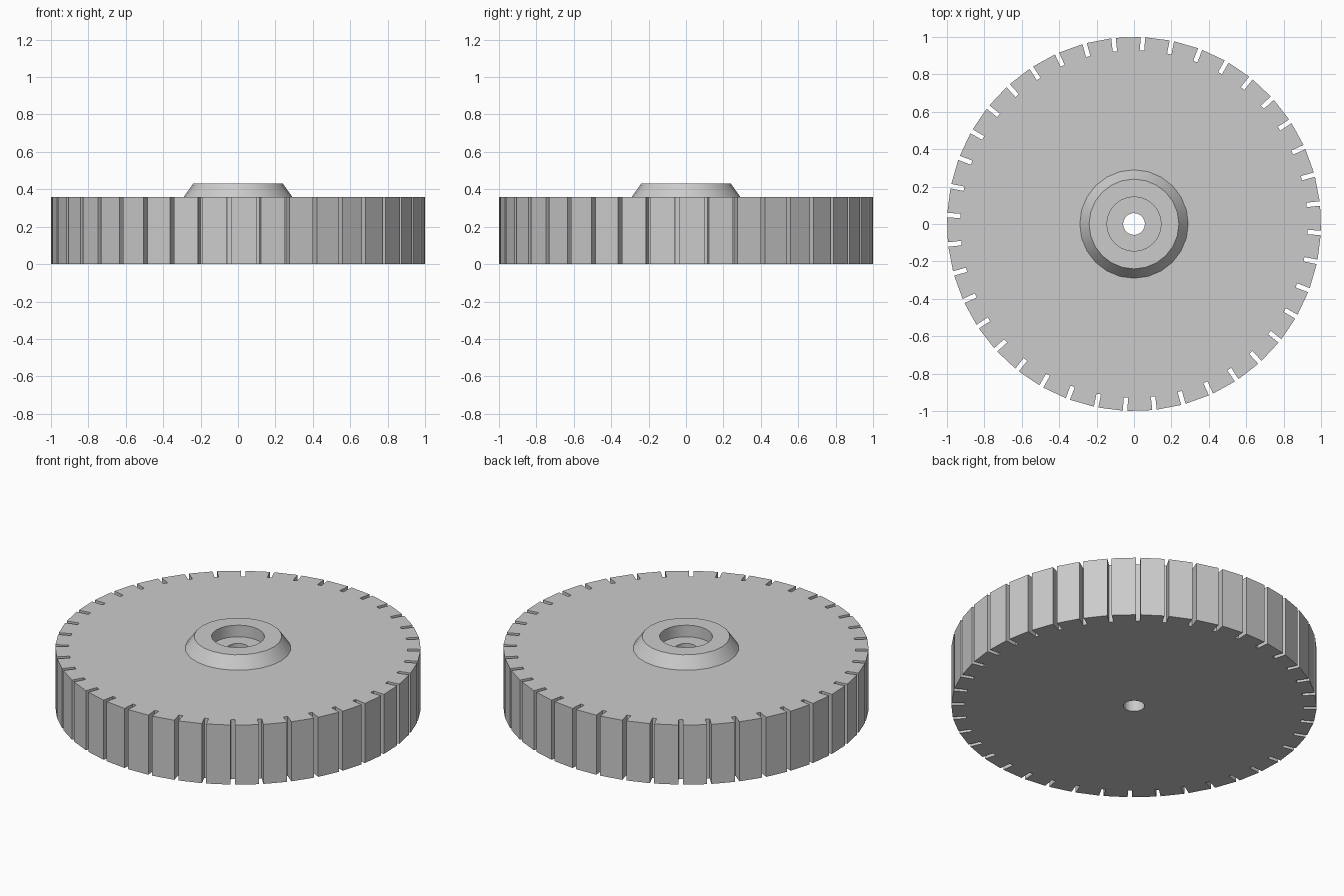
import bpy, bmesh
from math import sin, cos, radians, pi, sqrt

cube = bpy.data.objects.get("Cube")
if cube:
    bpy.data.objects.remove(cube)

TEETH = 40
STEP = 2 * pi / TEETH
PHASE = radians(-2.7)
R_OUT, R_SLOT, R_BORE = 1.0, 0.928, 0.058
SLOT_HALF = 0.012
HEIGHT = 0.36

grey = bpy.data.materials.new("plain grey")
grey.use_nodes = True
COLOUR = (0.6, 0.6, 0.6, 1)
grey.diffuse_color = COLOUR
grey.node_tree.nodes["Principled BSDF"].inputs["Base Color"].default_value = COLOUR


def finish(bm, name, smooth_angle):
    bmesh.ops.remove_doubles(bm, verts=bm.verts, dist=1e-5)
    bmesh.ops.recalc_face_normals(bm, faces=bm.faces)
    mesh = bpy.data.meshes.new(name)
    bm.to_mesh(mesh)
    bm.free()
    mesh.materials.append(grey)
    obj = bpy.data.objects.new(name, mesh)
    bpy.context.collection.objects.link(obj)
    bpy.ops.object.select_all(action="DESELECT")
    obj.select_set(True)
    bpy.context.view_layer.objects.active = obj
    bpy.ops.object.shade_smooth_by_angle(angle=radians(smooth_angle))
    return obj


def polar(r, angle, side=0.0):
    """Point at radius r, shifted sideways from the ray at this angle."""
    along = sqrt(r * r - side * side)
    return (along * cos(angle) - side * sin(angle),
            along * sin(angle) + side * cos(angle))


# Slotted wheel: one wedge per tooth, running from slot to slot
bm = bmesh.new()
for i in range(TEETH):
    a = PHASE + i * STEP
    b = a + STEP
    wedge = [polar(R_BORE, a), polar(R_SLOT, a), polar(R_SLOT, a, SLOT_HALF),
             polar(R_OUT, a, SLOT_HALF), polar(R_OUT, b, -SLOT_HALF),
             polar(R_SLOT, b, -SLOT_HALF), polar(R_SLOT, b), polar(R_BORE, b)]
    low = [bm.verts.new((x, y, 0)) for x, y in wedge]
    high = [bm.verts.new((x, y, HEIGHT)) for x, y in wedge]
    bm.faces.new(low[::-1])
    bm.faces.new(high)
    # side walls, leaving out the shared cuts between wedges
    for j in (1, 2, 3, 4, 5, 7):
        k = (j + 1) % len(wedge)
        bm.faces.new((low[j], low[k], high[k], high[j]))
finish(bm, "slotted_wheel", 5)

# Hub: sloped collar with a round recess, standing on the wheel
HUB_SIDES = 24
profile = [(0.29, HEIGHT), (0.24, 0.43), (0.145, 0.43), (0.145, HEIGHT)]
bm = bmesh.new()
rings = []
for r, z in profile:
    ring = [polar(r, 2 * pi * i / HUB_SIDES) for i in range(HUB_SIDES)]
    rings.append([bm.verts.new((x, y, z)) for x, y in ring])
for r1, r2 in zip(rings, rings[1:] + rings[:1]):
    for i in range(HUB_SIDES):
        k = (i + 1) % HUB_SIDES
        bm.faces.new((r1[i], r1[k], r2[k], r2[i]))
finish(bm, "hub_collar", 30)
